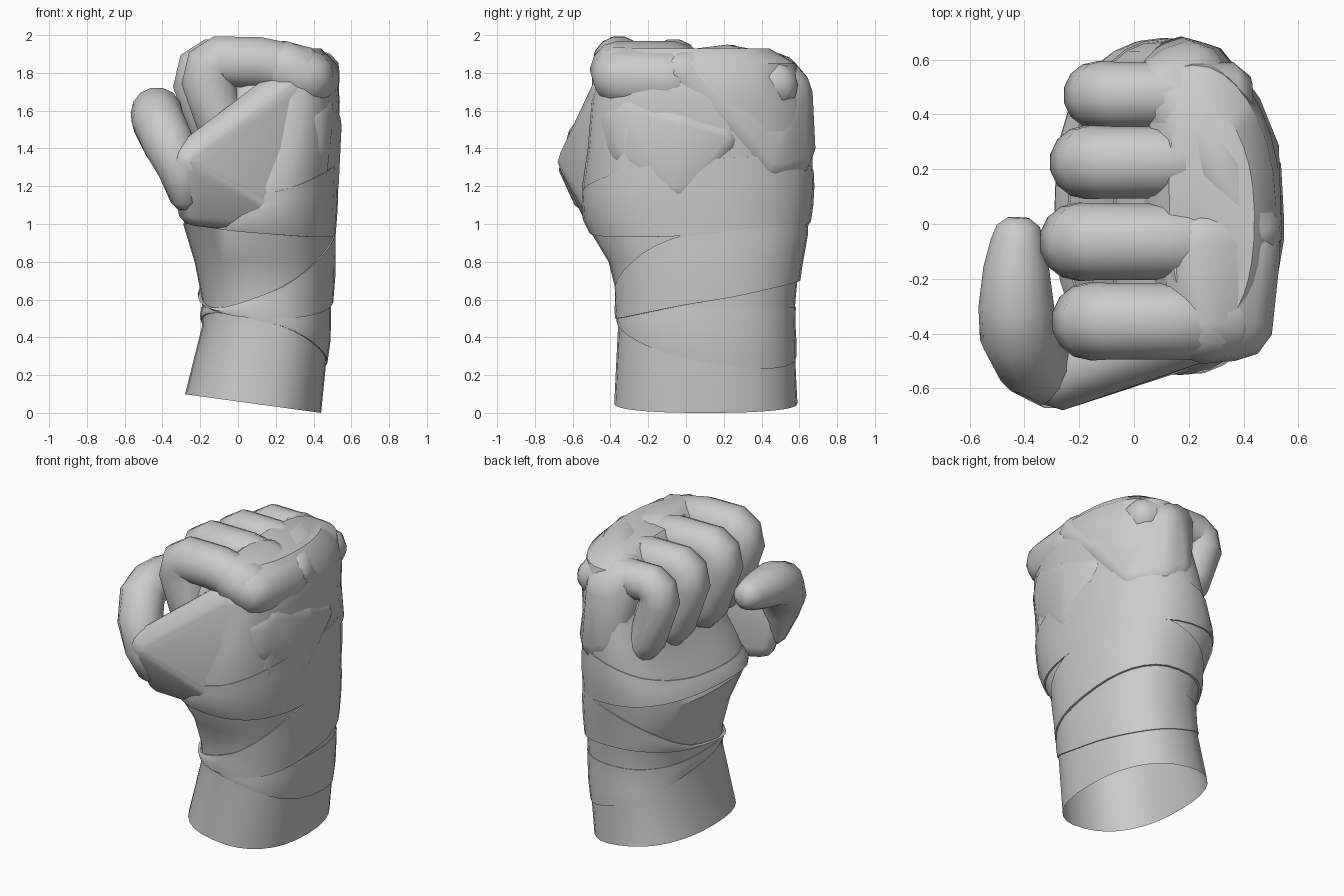
import bpy, bmesh, math
from mathutils import Vector

if "Cube" in bpy.data.objects:
    bpy.data.objects.remove(bpy.data.objects["Cube"])


def finish(name, bm, angle=40):
    bmesh.ops.recalc_face_normals(bm, faces=bm.faces)
    me = bpy.data.meshes.new(name)
    bm.to_mesh(me)
    bm.free()
    ob = bpy.data.objects.new(name, me)
    bpy.context.collection.objects.link(ob)
    bpy.ops.object.select_all(action='DESELECT')
    ob.select_set(True)
    bpy.context.view_layer.objects.active = ob
    bpy.ops.object.shade_smooth_by_angle(angle=math.radians(angle))
    return ob


def loft(name, rings, caps=(True, True), angle=40):
    bm = bmesh.new()
    rows = [[bm.verts.new(p) for p in r] for r in rings]
    n = len(rows[0])
    for a, b in zip(rows, rows[1:]):
        for i in range(n):
            j = (i + 1) % n
            bm.faces.new((a[i], a[j], b[j], b[i]))
    for row, cap in zip((rows[0], rows[-1]), caps):
        if cap:
            bm.faces.new(row)
    return finish(name, bm, angle)


def sweep(name, path, radii, ref, n=14):
    """Round tube along a bent path with rounded ends."""
    pts = [Vector(p) for p in path]
    d0, d1 = (pts[0] - pts[1]).normalized(), (pts[-1] - pts[-2]).normalized()
    pts = [pts[0] + d0 * radii[0] * .5] + pts + [pts[-1] + d1 * radii[-1] * f for f in (.55, .85)]
    radii = [radii[0] * .6] + list(radii) + [radii[-1] * f for f in (.8, .4)]
    rings = []
    for i, p in enumerate(pts):
        a = (p - pts[i - 1]).normalized() if i else -d0
        b = (pts[i + 1] - p).normalized() if i < len(pts) - 1 else d1
        t = (a + b).normalized()
        s = (ref - t * t.dot(ref)).normalized()
        u = t.cross(s)
        rings.append([p + radii[i] * (s * math.cos(k) + u * math.sin(k))
                      for k in (2 * math.pi * j / n for j in range(n))])
    return loft(name, rings, angle=60)


def hull(name, balls):
    """Cloth pulled tight over a few balls."""
    bm = bmesh.new()
    for x, y, z, r in balls:
        v = bmesh.ops.create_icosphere(bm, subdivisions=2, radius=r)['verts']
        bmesh.ops.translate(bm, vec=(x, y, z), verts=v)
    out = bmesh.ops.convex_hull(bm, input=bm.verts)
    junk = {g for g in out['geom_interior'] + out['geom_unused'] if isinstance(g, bmesh.types.BMVert)}
    bmesh.ops.delete(bm, geom=list(junk), context='VERTS')
    return finish(name, bm, 35)


# Forearm and palm outline: z, x min, x max, y min, y max
SECTIONS = [
    (0.00, -.28, .44, -.38, .59), (0.45, -.19, .485, -.36, .57),
    (0.60, -.19, .49, -.36, .58), (0.80, -.23, .50, -.41, .60),
    (1.00, -.29, .51, -.53, .65), (1.20, -.18, .52, -.55, .67),
    (1.40, -.05, .53, -.52, .67), (1.65, .02, .54, -.50, .64),
    (1.85, .06, .52, -.46, .58), (1.93, .13, .44, -.36, .44)]


def skin(t, z, off=0.0):
    for a, b in zip(SECTIONS, SECTIONS[1:]):
        if z <= b[0]:
            break
    f = (z - a[0]) / (b[0] - a[0])
    x0, x1, y0, y1 = (a[i] + (b[i] - a[i]) * f for i in range(1, 5))
    c, s = math.cos(t), math.sin(t)
    x = (x0 + x1) / 2 + ((x1 - x0) / 2 + off) * math.copysign(abs(c) ** .85, c)
    y = (y0 + y1) / 2 + ((y1 - y0) / 2 + off) * math.copysign(abs(s) ** .85, s)
    x -= .22 * max(y, 0) ** 2 * min(max(z - .9, 0) * 2, 1)
    z += .137 * (.44 - x) * max(0, 1 - z / .5)
    return Vector((x, y, z))


def on_skin(deg, z, r, lift=.012):
    """Ball whose outside just breaks the palm surface."""
    return (*skin(math.radians(deg), z, lift - r), r)


N = 32
ANG = [2 * math.pi * i / N for i in range(N)]
loft("wrapped_palm", [[skin(t, s[0]) for t in ANG] for s in SECTIONS], caps=(False, True))


# Slanted bandage turns around the wrist
def band(name, lo, hi, thick=.014):
    def edge(k, f, off):
        a, b = (e[0] + e[1] * math.cos(k) + e[2] * math.sin(k) for e in (lo, hi))
        return skin(k, a + (b - a) * f, off)
    prof = [(0, 0), (0, thick), (.35, thick + .004), (.7, thick), (1, thick * .6), (1, 0)]
    loft(name, [[edge(k, f, o) for k in ANG] for f, o in prof], caps=(False, False))


band("wrist_wrap_low", (.38, -.11, -.1), (.56, 0, 0), .007)
band("wrist_wrap_high", (.60, -.01, .1), (.79, .17, .16), .015)
band("palm_wrap", (.98, -.04, .03), (1.22, .12, .06), .010)

# Curled fingers: name, y, bend x, top z, radius
for name, y, x, top, r in [("index_finger", -.355, -.145, 2.0, .14),
                           ("middle_finger", -.065, -.19, 1.985, .14),
                           ("ring_finger", .225, -.16, 1.955, .132),
                           ("little_finger", .47, -.12, 1.91, .122)]:
    z = top - r
    sweep(name, [(.36, y, z - .06), (.1, y, z - .005), (x + .05, y, z), (x, y, z - .03),
                 (x - .015, y, z - .11), (x + .07, y, z - .36), (x + .11, y, z - .42),
                 (x + .17, y, z - .43), (.14, y, z - .40)],
          [r, r, r, r * 1.02, r * 1.02, r * .97, r * .93, r * .9, r * .8], Vector((0, 1, 0)))

# Palm seen between the fingers
hull("inner_palm", [(.02, -.33, 1.62, .10), (.02, .42, 1.57, .10), (.15, -.33, 1.75, .1),
                    (.15, .42, 1.7, .1), (.10, -.30, 1.45, .10), (.10, .45, 1.4, .10)])

# Thumb bent over the front of the fist
sweep("thumb", [(-.28, -.52, 1.12), (-.30, -.555, 1.28), (-.37, -.50, 1.43), (-.425, -.40, 1.55),
                (-.43, -.30, 1.59), (-.43, -.16, 1.60), (-.425, -.06, 1.605)],
      [.075, .12, .138, .14, .138, .12, .098], Vector((1, 0, 0)))

# Cloth stretched between thumb and palm, and across the back of the hand
hull("thumb_web_wrap", [(-.26, -.565, 1.33, .115), (-.23, -.47, 1.08, .09), (.20, -.39, 1.08, .14),
                        on_skin(-45, 1.10, .12), on_skin(-45, 1.5, .12), (.25, -.375, 1.70, .13)])
hull("hand_back_wrap", [on_skin(-60, 1.55, .12), on_skin(-45, 1.6, .12), on_skin(-50, 1.4, .12),
                        on_skin(-8, 1.2, .10, .02), on_skin(10, 1.45, .10, .02), on_skin(-8, 1.52, .10, .02)])

# Cloth over the knuckles
hull("front_knuckle_wrap", [(.25, -.36, 1.82, .15), (.37, -.36, 1.78, .14), (.24, -.07, 1.82, .15),
                            (.40, -.08, 1.78, .14), (.36, -.34, 1.75, .14), (.40, -.08, 1.74, .14)])
hull("rear_knuckle_wrap", [on_skin(-8, 1.80, .12, .02), (.31, .22, 1.82, .13), (.10, .49, 1.78, .12),
                           (.20, .52, 1.70, .15), on_skin(70, 1.35, .12, .02), on_skin(90, 1.4, .12, .015),
                           on_skin(18, 1.55, .10, .02), on_skin(40, 1.32, .10, .02)])
